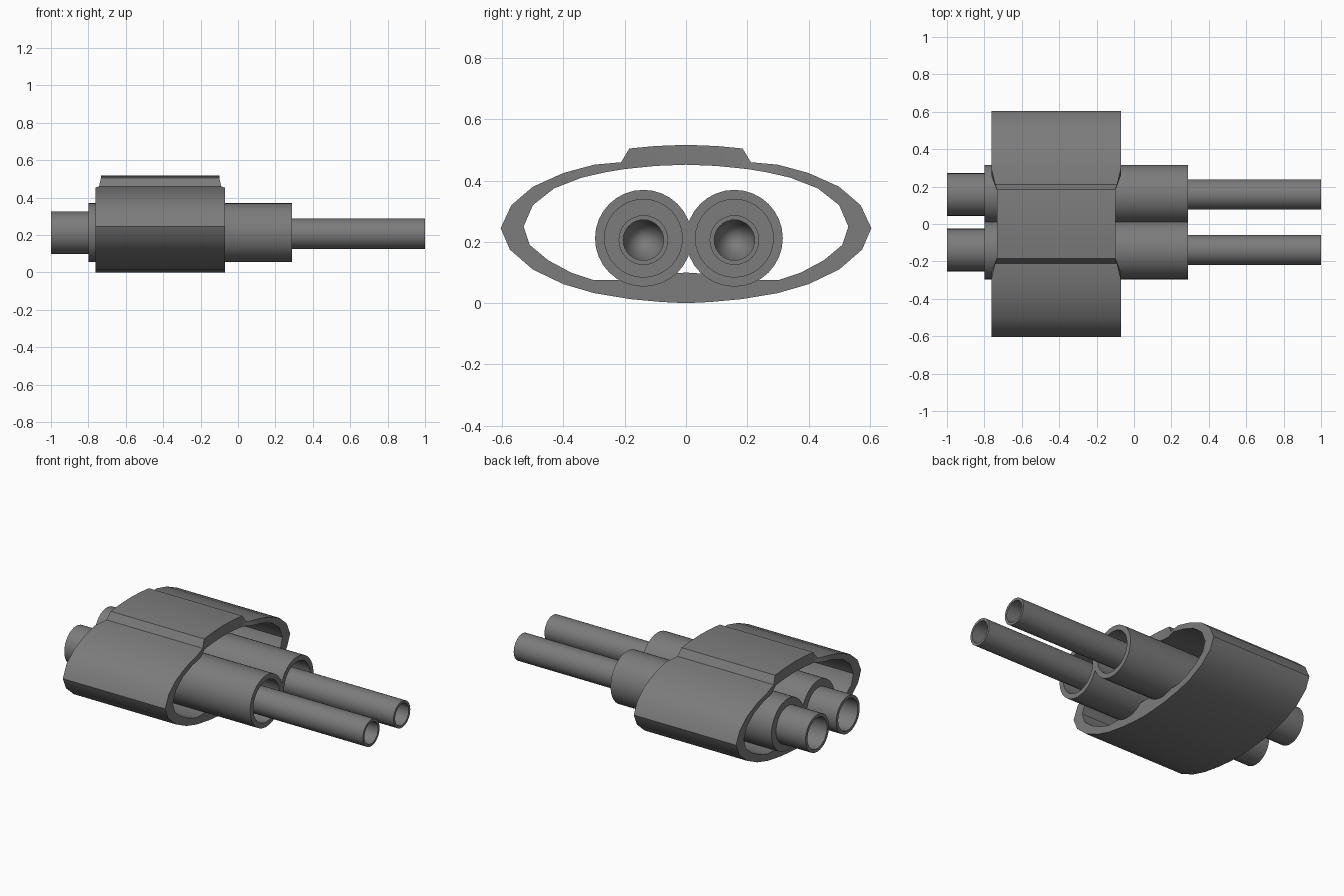
import bpy, bmesh, math

if "Cube" in bpy.data.objects:
    bpy.data.objects.remove(bpy.data.objects["Cube"])

grey = bpy.data.materials.new("dark_grey")
grey.diffuse_color = (0.2, 0.2, 0.2, 1)
grey.use_nodes = True
grey.node_tree.nodes["Principled BSDF"].inputs["Base Color"].default_value = grey.diffuse_color


def finish(bm, name, angle):
    bmesh.ops.remove_doubles(bm, verts=bm.verts, dist=1e-5)
    bmesh.ops.recalc_face_normals(bm, faces=bm.faces)
    mesh = bpy.data.meshes.new(name)
    bm.to_mesh(mesh)
    bm.free()
    mesh.materials.append(grey)
    obj = bpy.data.objects.new(name, mesh)
    bpy.context.collection.objects.link(obj)
    bpy.ops.object.select_all(action='DESELECT')
    obj.select_set(True)
    bpy.context.view_layer.objects.active = obj
    bpy.ops.object.shade_smooth_by_angle(angle=math.radians(angle))
    return obj


# Oval sleeve: half section, outer (y, z), inner (y, z), inset of the ends
half = [
    (0, .517, 0, .452, .03), (.1, .513, .1, .448, .03),
    (.185, .505, .18, .44, .03), (.212, .46, .205, .437, .02),
    (.30, .452, .26, .428, 0), (.40, .425, .34, .41, 0),
    (.50, .38, .43, .375, 0), (.57, .32, .50, .32, 0),
    (.605, .245, .53, .25, 0), (.575, .175, .51, .19, 0),
    (.50, .11, .45, .14, 0), (.40, .062, .375, .10, 0),
    (.30, .033, .30, .075, 0), (.18, .013, .18, .075, 0),
    (.08, .004, .08, .095, 0), (0, 0, 0, .10, 0),
]
section = half + [(-a, b, -c, d, e) for a, b, c, d, e in half[-2:0:-1]]
bm = bmesh.new()
rows = []
for yo, zo, yi, zi, inset in section:
    x0, x1 = -.763 + inset, -.07 - inset
    rows.append([bm.verts.new(p) for p in
                 ((x0, yo, zo), (x1, yo, zo), (x1, yi, zi), (x0, yi, zi))])
for i, row in enumerate(rows):
    nxt = rows[(i + 1) % len(rows)]
    for k in range(4):
        m = (k + 1) % 4
        bm.faces.new((row[k], row[m], nxt[m], nxt[k]))
finish(bm, "oval_sleeve", 35)

# Stepped hollow tubes: (x, radius) profile turned about the x direction
profile = [
    (-.80, 0), (-.80, .095), (-1, .095), (-1, .114), (-.80, .114),
    (-.80, .158), (.29, .158), (.29, .127), (-.02, .127), (-.02, .081),
    (1, .081), (1, .066), (.10, .066), (.05, .045), (0, 0),
]
SIDES = 32
for name, y in (("front_tube", -.139), ("back_tube", .158)):
    bm = bmesh.new()
    rings = []
    for x, r in profile:
        # The thin lead sits slightly lower than the barrel
        z = .206 if r in (.081, .066) else .212
        if r == 0:
            rings.append([bm.verts.new((x, y, z))] * SIDES)
        else:
            rings.append([bm.verts.new((x, y + r * math.cos(2 * math.pi * i / SIDES),
                                        z + r * math.sin(2 * math.pi * i / SIDES)))
                          for i in range(SIDES)])
    for a, b in zip(rings, rings[1:]):
        for i in range(SIDES):
            j = (i + 1) % SIDES
            quad = list(dict.fromkeys((a[i], a[j], b[j], b[i])))
            bm.faces.new(quad)
    finish(bm, name, 35)
